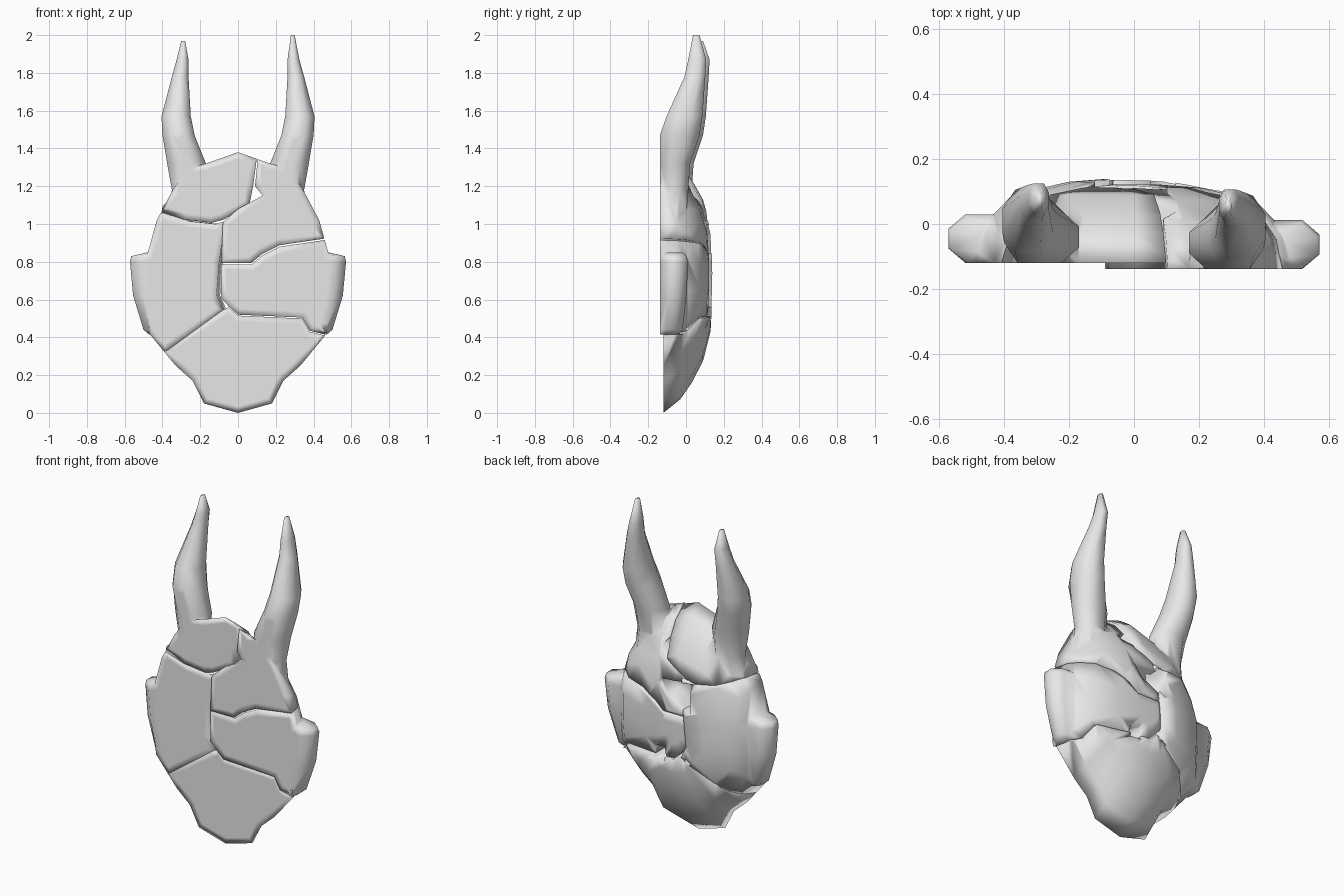
import bpy, bmesh, math
from mathutils import Vector

if "Cube" in bpy.data.objects:
    bpy.data.objects.remove(bpy.data.objects["Cube"])

FRONT = -0.12

stone = bpy.data.materials.new("grey stone")
stone.use_nodes = True
stone.diffuse_color = (0.8, 0.8, 0.8, 1)
stone.node_tree.nodes["Principled BSDF"].inputs["Base Color"].default_value = (0.8, 0.8, 0.8, 1)


def make_object(name, bm):
    bmesh.ops.recalc_face_normals(bm, faces=bm.faces)
    mesh = bpy.data.meshes.new(name)
    bm.to_mesh(mesh)
    bm.free()
    mesh.materials.append(stone)
    obj = bpy.data.objects.new(name, mesh)
    bpy.context.collection.objects.link(obj)
    return obj


def skin(name, rings):
    """Closed solid through a list of point rings."""
    bm = bmesh.new()
    loops = [[bm.verts.new(p) for p in ring] for ring in rings]
    n = len(loops[0])
    for a, b in zip(loops, loops[1:]):
        for i in range(n):
            j = (i + 1) % n
            bm.faces.new((a[i], a[j], b[j], b[i]))
    bm.faces.new(loops[0])
    bm.faces.new(loops[-1])
    return make_object(name, bm)


def combine(obj, other, operation):
    mod = obj.modifiers.new("cut", "BOOLEAN")
    mod.object = other
    mod.operation = operation
    mod.solver = "EXACT"
    bpy.context.view_layer.update()
    graph = bpy.context.evaluated_depsgraph_get()
    mesh = bpy.data.meshes.new_from_object(obj.evaluated_get(graph))
    obj.modifiers.clear()
    obj.data = mesh
    bpy.data.objects.remove(other)


def prism(name, points, y0, y1, lean=0):
    return skin(name, [[(x, y0, z) for x, z in points],
                       [(x + lean, y1, z) for x, z in points]])


# Cross-section shared by horns and cheek lobes
SECTION = [(.25, 0), (.75, 0), (1, .3), (1, .7), (.75, 1), (.25, 1), (0, .7), (0, .3)]


def column(name, levels, side):
    """Upright loft: each level gives z, x range and y range."""
    return skin(name, [[(side * (x0 + u * (x1 - x0)), y0 + v * (y1 - y0), z) for u, v in SECTION]
                       for z, x0, x1, y0, y1 in levels])


# Domed mask with a flat front
half = [(.18, .05), (.24, .17), (.33, .25), (.47, .42), (.48, .62), (.48, .84),
        (.43, 1.02), (.345, 1.18), (.27, 1.29), (.17, 1.32)]
outline = [(0, 0)] + half + [(0, 1.38)] + [(-x, z) for x, z in reversed(half)]
dome = [(1, 1, FRONT), (.97, .9, -.03), (.9, .78, .03), (.78, .62, .09), (.42, .4, .13), (.15, .15, .14)]
mid = 0.72
mask = skin("mask", [[(x * sx, y, mid + (z - mid) * sz) for x, z in outline] for sx, sz, y in dome])

# Horns and cheek lobes on both sides
for side, tip in ((-1, 1.97), (1, 2.0)):
    horn = column("horn", [
        (1.05, .20, .37, FRONT, .02), (1.18, .18, .35, FRONT, .03), (1.32, .17, .375, FRONT, .04),
        (1.47, .23, .40, FRONT, .09), (1.57, .25, .405, -.085, .105), (1.78, .262, .35, .01, .12),
        (1.87, .262, .325, .03, .125), (tip, .28, .30, .055, .09)], side)
    combine(mask, horn, "UNION")
    lobe = column("lobe", [
        (.415, .36, .47, FRONT, -.02), (.44, .36, .50, FRONT, .0), (.62, .36, .555, FRONT, .02),
        (.80, .36, .572, FRONT, .03), (.83, .36, .565, FRONT, .02), (.85, .36, .48, FRONT, .0)], side)
    combine(mask, lobe, "UNION")

# Chips missing from the back
for chip in ([(-.12, .82), (.04, .9), (.09, .98), (-.12, 1.0)],
             [(.05, .49), (.13, .49), (.12, .57), (.06, .57)]):
    combine(mask, prism("chip", chip, .04, .3), "DIFFERENCE")

# Broken pieces: cutting outline, lean of the cut, forward shift
pieces = {
    "right_cheek": ([(-.8, 1.07), (-.405, 1.055), (-.28, 1.015), (-.14, 1.0), (-.09, 1.015), (-.12, .8),
                     (-.135, .62), (-.10, .545), (-.39, .335), (-.47, .3), (-.8, .3)], .02, 0),
    "chin": ([(-.8, -.1), (-.8, .03), (-.39, .325), (-.10, .535), (-.05, .56), (0, .515), (.34, .5),
              (.38, .43), (.46, .41), (.8, .38), (.8, -.1)], 0, 0),
    "left_cheek": ([(-.09, .785), (.07, .785), (.13, .835), (.22, .88), (.46, .915), (.8, .93), (.8, .385),
                    (.46, .415), (.38, .435), (.34, .505), (0, .52), (-.05, .565), (-.09, .61)], 0, -.018),
    "left_brow_and_horn": ([(-.09, .793), (.07, .793), (.13, .843), (.22, .888), (.46, .923), (.8, .94),
                            (.8, 2.2), (.105, 2.2), (.105, 1.35), (.09, 1.2), (.13, 1.15),
                            (.0, 1.08), (-.08, 1.01)], 0, -.018),
    "right_brow_and_horn": ([(-.8, 1.08), (-.405, 1.062), (-.28, 1.022), (-.14, 1.006), (-.08, 1.022),
                             (.06, 1.1), (.08, 1.2), (.1, 1.35), (.1, 2.2), (-.8, 2.2)], 0, 0),
}
for name, (points, lean, shift) in pieces.items():
    piece = bpy.data.objects.new(name, mask.data.copy())
    bpy.context.collection.objects.link(piece)
    combine(piece, prism("cutter", points, -.4, .4, lean * 3), "INTERSECT")
    piece.name = name
    bm = bmesh.new()
    bm.from_mesh(piece.data)
    bmesh.ops.remove_doubles(bm, verts=bm.verts, dist=0.002)
    bmesh.ops.dissolve_limit(bm, angle_limit=math.radians(0.5), verts=bm.verts, edges=bm.edges)
    # A narrow border keeps the middle of the front flat under smooth shading
    bm.normal_update()
    flat = [f for f in bm.faces if f.normal.y < -0.99 and f.calc_center_median().y < FRONT + .01]
    bmesh.ops.inset_region(bm, faces=flat, thickness=0.035, depth=0, use_even_offset=False)
    for v in bm.verts:
        v.co += Vector((0, shift, 0))
    for f in bm.faces:
        f.smooth = True
        f.material_index = 0
    bm.to_mesh(piece.data)
    bm.free()
    piece.data.materials.clear()
    piece.data.materials.append(stone)

bpy.data.objects.remove(mask)
